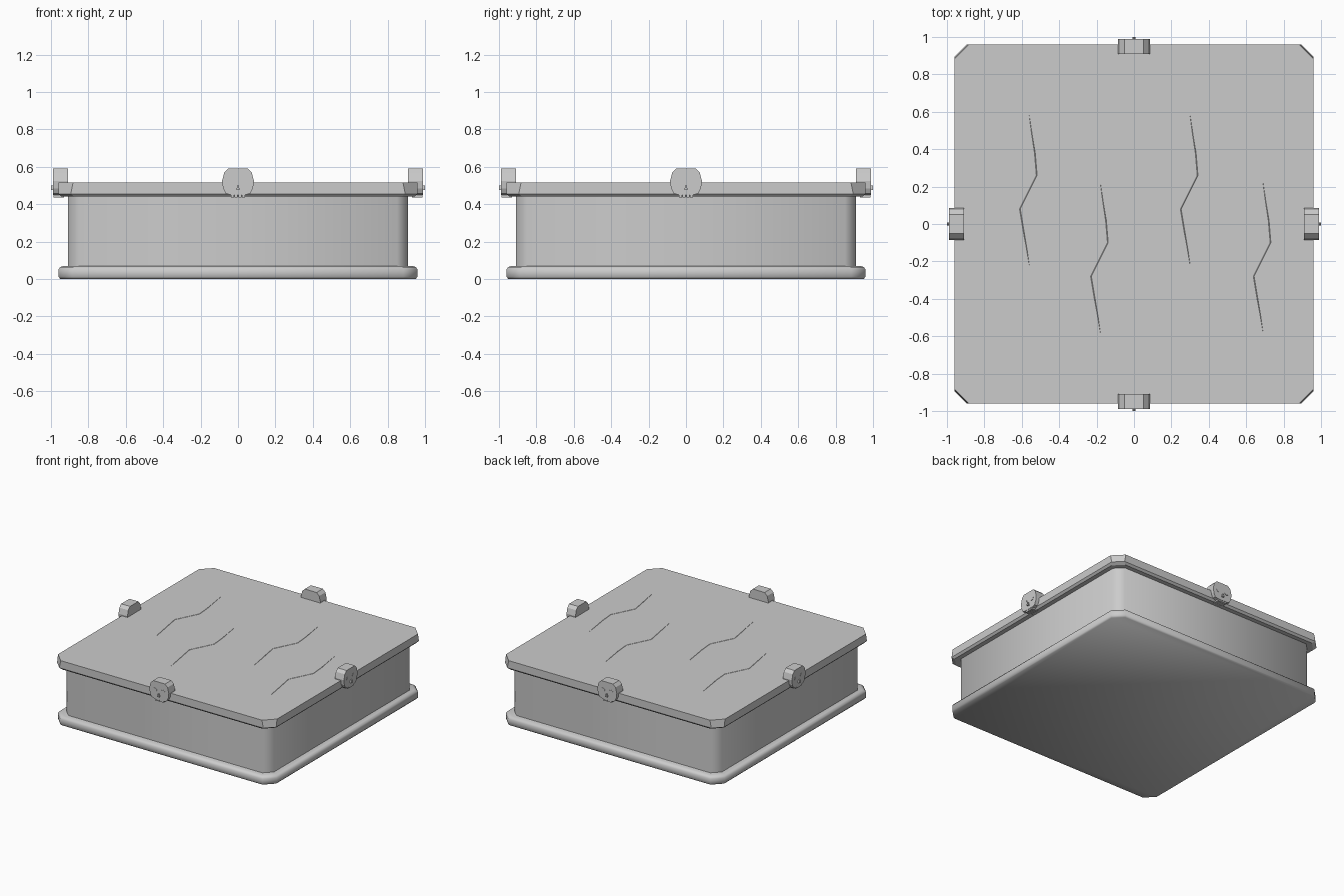
import bpy, bmesh, math
from mathutils import Matrix, Vector

if "Cube" in bpy.data.objects:
    bpy.data.objects.remove(bpy.data.objects["Cube"])


def finish(bm, name, smooth=None):
    bmesh.ops.recalc_face_normals(bm, faces=bm.faces)
    me = bpy.data.meshes.new(name)
    bm.to_mesh(me)
    bm.free()
    ob = bpy.data.objects.new(name, me)
    bpy.context.collection.objects.link(ob)
    if smooth:
        bpy.ops.object.select_all(action='DESELECT')
        ob.select_set(True)
        bpy.context.view_layer.objects.active = ob
        bpy.ops.object.shade_smooth_by_angle(angle=math.radians(smooth))
    return ob


def square_loft(name, rings, smooth=None):
    """Stack of chamfered squares: (half width, corner cut, z)."""
    bm = bmesh.new()
    loops = []
    for h, c, z in rings:
        k = h - c
        pts = [(k, -h), (h, -k), (h, k), (k, h), (-k, h), (-h, k), (-h, -k), (-k, -h)]
        loops.append([bm.verts.new((x, y, z)) for x, y in pts])
    for a, b in zip(loops, loops[1:]):
        for i in range(8):
            j = (i + 1) % 8
            bm.faces.new((a[i], a[j], b[j], b[i]))
    bm.faces.new(loops[0][::-1])
    bm.faces.new(loops[-1])
    return finish(bm, name, smooth)


def prism(bm, outline, y0, y1):
    """Extrude an x-z outline from y0 to y1."""
    a = [bm.verts.new((x, y0, z)) for x, z in outline]
    b = [bm.verts.new((x, y1, z)) for x, z in outline]
    bm.faces.new(a)
    bm.faces.new(b[::-1])
    for i in range(len(a)):
        j = (i + 1) % len(a)
        bm.faces.new((a[i], b[i], b[j], a[j]))


# Box: foot moulding, walls, overhanging lid
square_loft("base_plinth", [(0.95, 0.07, 0), (0.96, 0.075, 0.012),
                            (0.96, 0.075, 0.05), (0.952, 0.072, 0.063),
                            (0.935, 0.07, 0.07)], 50)
square_loft("box_walls", [(0.91, 0.06, 0.06), (0.91, 0.06, 0.45)], 50)
square_loft("lid", [(0.945, 0.07, 0.44), (0.96, 0.066, 0.455), (0.96, 0.078, 0.515)])

# Thin tapering cracks on the lid
crack = [(0, -0.4), (-0.03, -0.22), (-0.05, -0.1), (0.04, 0.08), (0.03, 0.2), (0, 0.4)]
for n, (cx, cy) in enumerate([(-0.56, 0.18), (-0.18, -0.18), (0.3, 0.18), (0.69, -0.18)]):
    bm = bmesh.new()
    rows = []
    for i, (x, y) in enumerate(crack):
        w = 0.001 if i in (0, len(crack) - 1) else 0.005
        rows.append([bm.verts.new((cx + x + s * w, cy + y, z))
                     for s, z in ((-1, 0.513), (0, 0.5165), (1, 0.513))])
    for a, b in zip(rows, rows[1:]):
        for k in range(3):
            m = (k + 1) % 3
            bm.faces.new((a[k], a[m], b[m], b[k]))
    bm.faces.new(rows[0])
    bm.faces.new(rows[-1])
    finish(bm, f"lid_crack_{n + 1}")

# Skull ornament in the middle of each side
half = [(0.052, 0.59), (0.074, 0.568), (0.085, 0.525), (0.08, 0.485),
        (0.066, 0.457), (0.04, 0.45)]
skull = half + [(-x, z) for x, z in reversed(half)]
for n, side in enumerate(["front", "right", "back", "left"]):
    bm = bmesh.new()
    prism(bm, skull, -0.988, -0.91)
    # teeth
    for cx in (-0.03, -0.01, 0.01, 0.03):
        prism(bm, [(cx - 0.008, 0.437), (cx + 0.008, 0.437),
                   (cx + 0.008, 0.452), (cx - 0.008, 0.452)], -0.986, -0.93)
    # nose
    prism(bm, [(-0.009, 0.477), (0.009, 0.477), (0.004, 0.5), (-0.004, 0.5)], -1.0, -0.985)
    # eyes
    for s in (-1, 1):
        prism(bm, [(s * 0.036 + 0.018 * math.cos(t * math.pi / 4),
                    0.522 + 0.016 * math.sin(t * math.pi / 4)) for t in range(8)],
              -0.99, -0.985)
    bm.transform(Matrix.Rotation(n * math.pi / 2, 4, 'Z'))
    finish(bm, f"skull_{side}")
